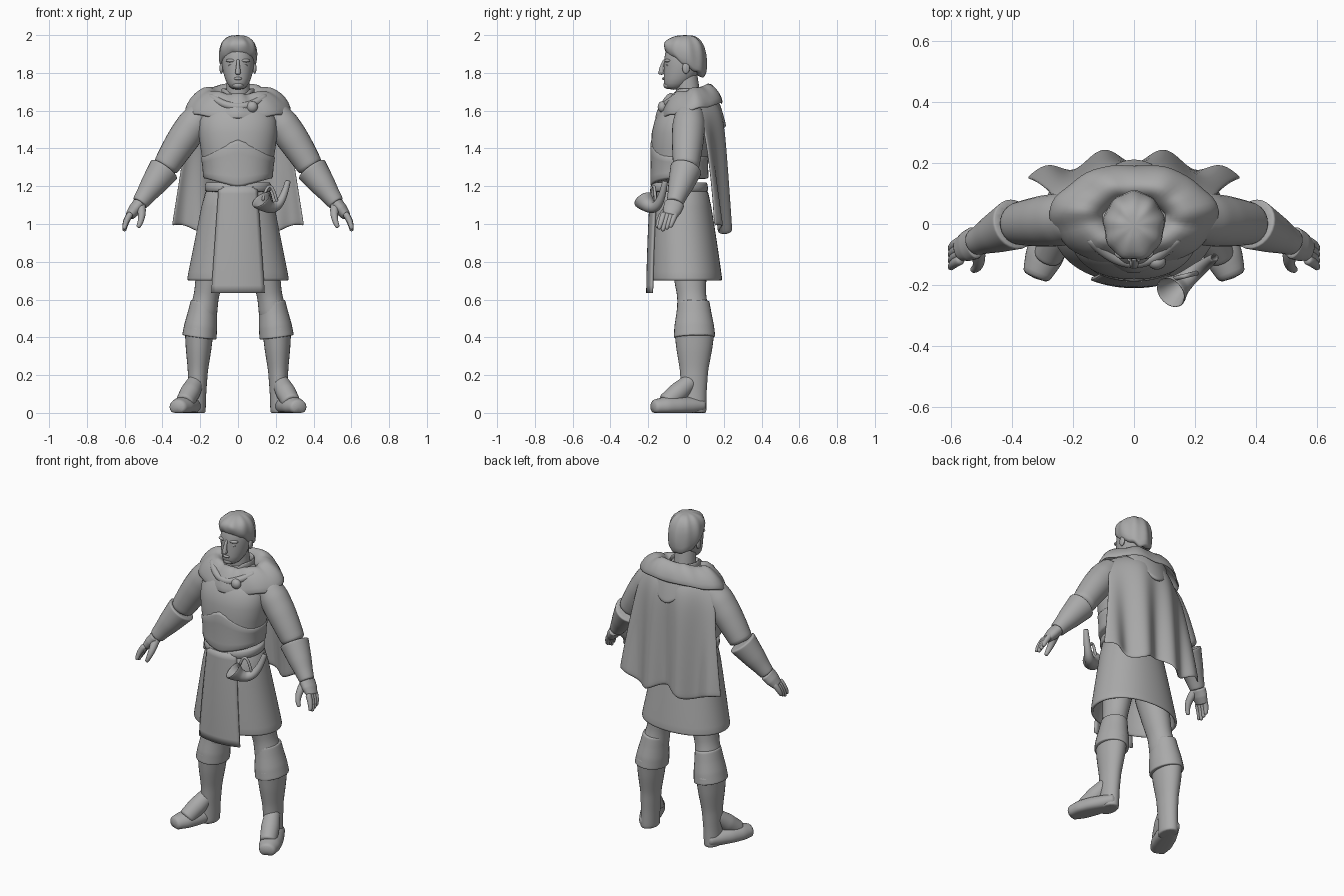
import bpy, bmesh
from math import sin, cos, tau, copysign, exp
from mathutils import Vector, Matrix

cube = bpy.data.objects.get("Cube")
if cube:
    bpy.data.objects.remove(cube, do_unlink=True)

grey = bpy.data.materials.new("plain grey")
grey.use_nodes = True
grey.diffuse_color = (.4, .4, .4, 1)
grey.node_tree.nodes["Principled BSDF"].inputs["Base Color"].default_value = grey.diffuse_color


def finish(name, bm, mirror=False, thick=0, levels=1):
    bmesh.ops.recalc_face_normals(bm, faces=bm.faces)
    mesh = bpy.data.meshes.new(name)
    bm.to_mesh(mesh)
    bm.free()
    mesh.materials.append(grey)
    mesh.shade_smooth()
    part = bpy.data.objects.new(name, mesh)
    bpy.context.collection.objects.link(part)
    if mirror:
        part.modifiers.new("mirror", 'MIRROR').use_mirror_merge = False
    if thick:
        solid = part.modifiers.new("thickness", 'SOLIDIFY')
        solid.thickness, solid.offset = thick, 0
    if levels:
        smooth = part.modifiers.new("smooth", 'SUBSURF')
        smooth.levels = smooth.render_levels = levels


def skin(rows, closed=True, caps=True, crisp=False):
    """Join rows of points with quads; crisp caps keep a hard rim."""
    bm = bmesh.new()
    grid = [[bm.verts.new(point) for point in row] for row in rows]
    count = len(grid[0])
    for lower, upper in zip(grid, grid[1:]):
        for i in range(count if closed else count - 1):
            j = (i + 1) % count
            bm.faces.new((lower[i], lower[j], upper[j], upper[i]))
    if closed and caps:
        ends = [bm.faces.new(grid[0]), bm.faces.new(grid[-1])]
        if crisp:
            bm.normal_update()
            bmesh.ops.inset_individual(bm, faces=ends, thickness=.006)
    return bm


def loft(name, profile, depth=lambda z: 1, middle=lambda z: 0, boxy=1,
         shape=lambda point, angle: point, caps=True, crisp=False, **options):
    """Level ovals from (height, half width) pairs; depth is a share of width."""
    rows = []
    for z, width in profile:
        row = []
        for i in range(32):
            angle = tau * i / 32
            across = copysign(abs(cos(angle)) ** boxy, cos(angle))
            along = copysign(abs(sin(angle)) ** boxy, sin(angle))
            point = Vector((width * across, middle(z) + width * depth(z) * along, z))
            row.append(shape(point, angle))
        rows.append(row)
    finish(name, skin(rows, caps=caps, crisp=crisp), **options)


def tube(name, start, end, radii, bend=(0, 0, 0), flat=1, reference=(0, 1, 0),
         steps=12, caps=True, crisp=False, **options):
    """Bowed tube; the radii are spread evenly along its length."""
    start, end, bend = Vector(start), Vector(end), Vector(bend)
    rows = []
    for k in range(steps + 1):
        t = k / steps
        centre = start.lerp(end, t) + bend * 4 * t * (1 - t)
        heading = (end - start + bend * 4 * (1 - t - t)).normalized()
        side = heading.cross(Vector(reference)).normalized()
        lift = side.cross(heading) * flat
        place = t * (len(radii) - 1)
        n = min(int(place), len(radii) - 2)
        radius = radii[n] + (radii[n + 1] - radii[n]) * (place - n)
        row = []
        for i in range(14):
            angle = tau * i / 14
            point = centre + (side * cos(angle) + lift * sin(angle)) * radius
            point.z = max(point.z, 0)
            row.append(point)
        rows.append(row)
    finish(name, skin(rows, caps=caps, crisp=crisp), **options)


def sheet(name, surface, columns, rows, **options):
    """Cloth: u runs from -1 to 1 across, v from 0 to 1 downwards."""
    points = [[surface(2 * i / columns - 1, j / rows) for i in range(columns + 1)]
              for j in range(rows + 1)]
    finish(name, skin(points, closed=False), **options)


def blob(name, place, size, **options):
    bm = bmesh.new()
    bmesh.ops.create_uvsphere(bm, u_segments=16, v_segments=10, radius=1)
    matrix = Matrix.Translation(place) @ Matrix.Diagonal((*size, 1))
    bmesh.ops.transform(bm, matrix=matrix, verts=bm.verts)
    finish(name, bm, levels=0, **options)


def front(angle, sharpness):
    """One at the front centre, fading to nothing at the sides and back."""
    return max(0, -sin(angle)) ** sharpness


# Head and face
loft("head", [(1.71, .03), (1.74, .06), (1.8, .08), (1.87, .09), (1.94, .08), (1.97, .04)],
     depth=lambda z: 1.2, middle=lambda z: -.01 - max(0, 1.82 - z) / 2)
tube("nose", (0, -.11, 1.87), (0, -.13, 1.8), (.008, .01, .016), bend=(0, -.007, 0))
blob("nose_tip", (0, -.13, 1.8), (.015, .018, .01))
blob("brows", (.035, -.095, 1.865), (.03, .02, .01), mirror=True)
blob("eyes", (.035, -.097, 1.84), (.015, .01, .007), mirror=True)
blob("lips", (0, -.117, 1.77), (.022, .01, .008))
blob("chin", (0, -.095, 1.735), (.03, .025, .02))
blob("ears", (.088, 0, 1.825), (.01, .02, .03), mirror=True)


# Hair: a wavy cap sloping down to the nape
def locks(point, angle):
    wave = .004 * sin(angle * 9) + .003 * sin(angle * 5 + point.z * 40)
    slope = min(1, max(0, (1.98 - point.z) * 8))
    outward = Vector((cos(angle), sin(angle), 2 * slope))
    return point + outward * wave - Vector((0, 0, point.y * slope * .65))


loft("hair", [(1.83, .088), (1.85, .097), (1.9, .104), (1.96, .093), (1.99, .06), (2, .03)],
     depth=lambda z: 1.13, middle=lambda z: -.005, shape=locks)

# Neck and standing collar, parted at the throat
tube("neck", (0, .02, 1.6), (0, 0, 1.8), (.07, .06))
loft("collar", [(1.63, .1), (1.68, .08), (1.72, .085)], middle=lambda z: .01,
     caps=False, thick=.012,
     shape=lambda point, angle: point - Vector((0, 0, .06 * front(angle, 6))))


# Breastplate with a pointed lower edge, and a raised belly plate
def chest_depth(z):
    return .84 - (z - 1.24) / 2


def chest_middle(z):
    return max(0, z - 1.52) / 4 - .035


def wedge(point, angle):
    """A straight-sided point at the front centre."""
    return max(0, 1 - abs(point.x) / .18) * (sin(angle) < 0)


def pointed(point, angle):
    if point.z < 1.25:
        point.z -= .05 * wedge(point, angle)
    return point


def peaked(point, angle):
    if point.z > 1.35:
        point.z += .1 * wedge(point, angle)
    return pointed(point, angle)


chest = dict(depth=chest_depth, middle=chest_middle, boxy=.9, crisp=True)
loft("breastplate", [(1.24, .18), (1.3, .18), (1.5, .22), (1.6, .2), (1.7, .08)],
     shape=pointed, **chest)
loft("belly_plate", [(1.24, .187), (1.3, .187), (1.36, .2)], shape=peaked, **chest)
loft("belt", [(1.17, .176), (1.22, .176)], **chest)


# Skirt, hollow below, with a long front panel
def skirt_width(z):
    return .165 + (1.24 - z) / 5


def skirt_depth(z):
    return .71 + (z - .7) / 4


def skirt_middle(z):
    return (.7 - z) / 18


outside = [(z, skirt_width(z)) for z in (1.24, 1.1, .9, .72, .7)]
inside = [(z, skirt_width(z) - .02) for z in (.7, .72, 1)]
loft("skirt", outside + inside, depth=skirt_depth, middle=skirt_middle, boxy=.93)


def panel(u, v):
    z = 1.2 - .565 * v
    x = u * (.1 + .04 * v)
    width = skirt_width(z)
    curve = (1 - (abs(x) / width) ** 2) ** .5
    return x, skirt_middle(z) - width * skirt_depth(z) * curve - .01, z


sheet("front_panel", panel, 12, 14, thick=.012, levels=0)

# Legs, turned boot cuffs and boots
tube("legs", (.1, 0, .98), (.19, .04, .5), (.09, .09, .08, .068, .08), flat=1.15, mirror=True)
tube("boot_cuffs", (.18, .04, .59), (.205, .045, .4), (.072, .08, .09, .095),
     flat=1.2, crisp=True, mirror=True)
tube("boot_shafts", (.205, .045, .45), (.22, .04, 0), (.08, .07, .055, .05, .05),
     flat=1.4, crisp=True, mirror=True)
tube("boot_insteps", (.22, .03, .17), (.285, -.11, .05), (.045, .055, .05), mirror=True)
tube("boot_feet", (.21, .1, .04), (.325, -.18, .03), (.04, .055, .065, .065, .045),
     flat=.85, reference=(0, 0, 1), mirror=True)

# Arms, bracers and hands
shoulder = Vector((.18, .02, 1.6))
elbow = Vector((.39, 0, 1.29))
wrist = Vector((.52, -.06, 1.11))
knuckles = Vector((.575, -.085, 1.04))
tube("arms", shoulder, elbow, (.075, .09, .088, .08, .07), bend=(.005, 0, .005), mirror=True)
tube("bracers", elbow, wrist, (.088, .078, .068, .055, .045), crisp=True, mirror=True)
tube("palms", wrist, knuckles, (.037, .035, .025), flat=1.5, mirror=True)
for k, finger in enumerate(("index", "middle", "ring", "little")):
    root = knuckles + Vector((-.01, .02 * (k - 1.5), .02))
    tip = root + Vector((.037, -.03, -.1 + .01 * abs(k - 1)))
    tube(finger + "_fingers", root, tip, (.018, .016, .01), bend=(.008, 0, 0), steps=5,
         mirror=True)
tube("thumbs", wrist, (.53, -.15, .98), (.028, .02, .011), bend=(-.015, -.02, 0),
     mirror=True)


# Cape hanging in folds, with a mantle and a lowered hood
def cape(u, v):
    x = u * (.25 + .1 * v)
    fall = .12 + .075 * (1 - exp(-12 * v)) + .025 * v
    fold = .026 * v ** .7 * cos(tau * x * 5) * (1 - .6 * u ** 4)
    top = 1.69 - .07 * u * u
    hem = .97 + .025 * cos(u * 7)
    return x, fall - fold - (.11 - .04 * v) * u * u, top + (hem - top) * v


def drape(point, angle):
    fold = .006 * sin(angle * 7) + .004 * sin(angle * 13 + point.z * 30)
    point.x *= 1 - front(angle, 2) / 3
    point.z += point.y / 4
    return point + Vector((cos(angle), sin(angle), 1)) * fold


def hood(u, v):
    back = .1 + .105 * v ** .5 - .06 * u * u
    drop = .22 * v * (1 - .6 * u * u) + .03 * u * u
    return u * (.17 - .06 * v), back, 1.73 - drop


sheet("cape", cape, 40, 20, thick=.012)
sheet("hood", hood, 16, 10, thick=.02)
loft("mantle", [(1.65, .1), (1.69, .12), (1.71, .16), (1.69, .2), (1.65, .25), (1.59, .28)],
     depth=lambda z: .63, middle=lambda z: .02, caps=False, thick=.014, shape=drape)
tube("cloak_edge", (-.15, -.04, 1.68), (.15, -.04, 1.68), (.02, .022, .02),
     bend=(0, -.085, -.06), reference=(0, 0, 1))
blob("clasp", (.075, -.125, 1.62), (.03, .025, .03))

# Horn on the belt, with its strap
tube("horn", (.12, -.225, 1.13), (.265, -.11, 1.23), (.056, .036, .028, .024, .02, .016, .012),
     bend=(.01, .01, -.085), steps=18, caps=False, thick=.006)
tube("horn_strap", (.13, -.18, 1.12), (.21, -.16, 1.1), (.008, .008), bend=(0, 0, .09))
